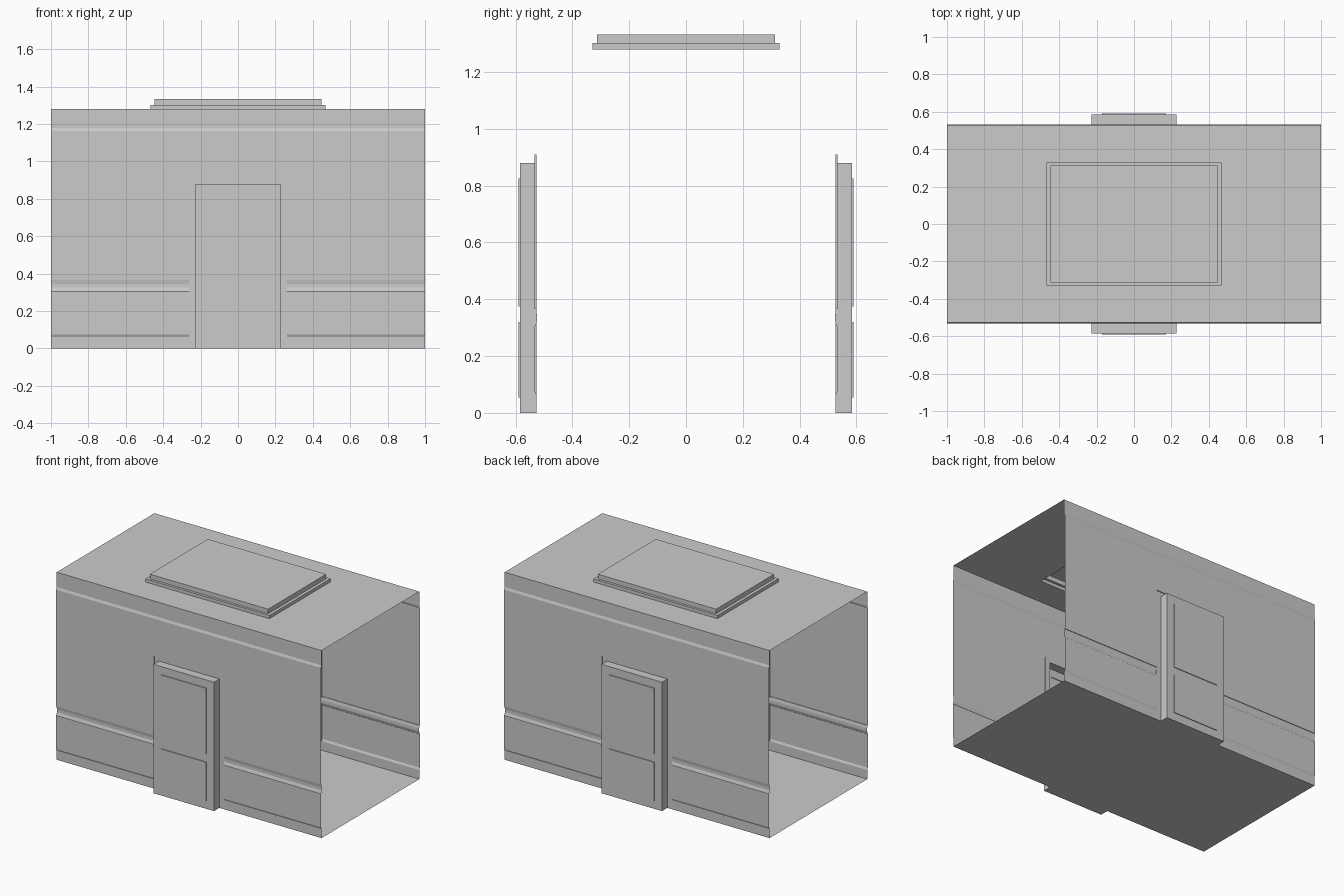
import bpy, bmesh

if "Cube" in bpy.data.objects:
    bpy.data.objects.remove(bpy.data.objects["Cube"], do_unlink=True)

grey = bpy.data.materials.new("plain grey")
grey.use_nodes = True
grey.diffuse_color = (0.6, 0.6, 0.6, 1)
grey.node_tree.nodes["Principled BSDF"].inputs["Base Color"].default_value = (0.6, 0.6, 0.6, 1)

LENGTH, INNER, OUTER, HEIGHT = 1.0, 0.527, 0.533, 1.28   # half length, wall depths, height
TRIM_X, TRIM_Z = 0.263, 0.91                             # outside of the door trim
DOOR_X, DOOR_Z, DOOR_Y, PANEL_Y = 0.228, 0.88, 0.585, 0.59


def strip(bm, a, b, closed=False):
    """Bridge two polylines of equal length with quads."""
    va, vb = [bm.verts.new(p) for p in a], [bm.verts.new(p) for p in b]
    for i in range(len(a) if closed else len(a) - 1):
        j = (i + 1) % len(a)
        bm.faces.new((va[i], va[j], vb[j], vb[i]))


def rings(bm, loops):
    for a, b in zip(loops, loops[1:]):
        strip(bm, a, b)


def finish(name, bm, mirror_x=True, mirror_y=True):
    bmesh.ops.remove_doubles(bm, verts=bm.verts, dist=0.0001)
    bmesh.ops.recalc_face_normals(bm, faces=bm.faces)
    mesh = bpy.data.meshes.new(name)
    bm.to_mesh(mesh)
    bm.free()
    mesh.materials.append(grey)
    obj = bpy.data.objects.new(name, mesh)
    bpy.context.collection.objects.link(obj)
    mod = obj.modifiers.new("Mirror", "MIRROR")
    mod.use_axis = (mirror_x, mirror_y, False)
    mod.merge_threshold = 0.0001
    return obj


# Lower wall beside the door: baseboard, panel, chair rail, wall
lower = [(INNER, 0), (INNER, 0.062), (OUTER, 0.075), (OUTER, 0.305), (0.531, 0.307),
         (0.525, 0.325), (0.525, 0.345), (0.529, 0.366), (OUTER, 0.366), (OUTER, TRIM_Z)]
bm = bmesh.new()
at_trim = [(TRIM_X, -y, z) for y, z in lower]
strip(bm, at_trim, [(LENGTH, -y, z) for y, z in lower])
strip(bm, at_trim, [(TRIM_X, -INNER, z) for y, z in lower])
finish("lower_wall", bm)

# Upper wall with the sloped step of the cornice band
upper = [(OUTER, TRIM_Z), (OUTER, 1.163), (INNER, 1.179), (INNER, HEIGHT)]
bm = bmesh.new()
strip(bm, [(0, -y, z) for y, z in upper], [(LENGTH, -y, z) for y, z in upper])
strip(bm, [(0, -OUTER, TRIM_Z), (TRIM_X, -OUTER, TRIM_Z)],
      [(0, -INNER, TRIM_Z), (TRIM_X, -INNER, TRIM_Z)])
finish("upper_wall", bm)


# Door trim and the jamb behind it
def arch(x, y, z):
    return [(x, -y, 0), (x, -y, z), (0, -y, z)]


bm = bmesh.new()
rings(bm, [arch(TRIM_X, INNER, TRIM_Z), arch(DOOR_X, INNER, DOOR_Z), arch(DOOR_X, DOOR_Y, DOOR_Z)])
finish("door_frame", bm)

# Door leaf with two panels pressed outwards
bm = bmesh.new()
xs = [-DOOR_X, -0.17, 0.17, DOOR_X]
zs = [0, 0.055, 0.32, 0.375, 0.825, DOOR_Z]
for i in range(3):
    for j in range(5):
        corners = [(xs[i], zs[j]), (xs[i + 1], zs[j]), (xs[i + 1], zs[j + 1]), (xs[i], zs[j + 1])]
        is_panel = i == 1 and j in (1, 3)
        depth = PANEL_Y if is_panel else DOOR_Y
        face = [(x, -depth, z) for x, z in corners]
        bm.faces.new([bm.verts.new(p) for p in face])
        if is_panel:
            strip(bm, [(x, -DOOR_Y, z) for x, z in corners], face, closed=True)
finish("door", bm, mirror_x=False)

# Floor, reaching into the door recess
bm = bmesh.new()
strip(bm, [(0, 0, 0), (DOOR_X, 0, 0), (LENGTH, 0, 0)],
      [(0, -INNER, 0), (DOOR_X, -INNER, 0), (LENGTH, -INNER, 0)])
strip(bm, [(0, -INNER, 0), (DOOR_X, -INNER, 0)], [(0, -DOOR_Y, 0), (DOOR_X, -DOOR_Y, 0)])
finish("floor", bm)


# Ceiling around a stepped, raised centre recess
def corner(x, y, z):
    return [(x, 0, z), (x, -y, z), (0, -y, z)]


bm = bmesh.new()
rings(bm, [corner(LENGTH, INNER, HEIGHT), corner(0.468, 0.33, HEIGHT)])
finish("ceiling", bm)

bm = bmesh.new()
rings(bm, [corner(0.468, 0.33, HEIGHT), corner(0.468, 0.33, 1.302),
           corner(0.447, 0.313, 1.302), corner(0.447, 0.313, 1.333)])
bm.faces.new([bm.verts.new(p) for p in corner(0.447, 0.313, 1.333) + [(0, 0, 1.333)]])
finish("ceiling_recess", bm)
